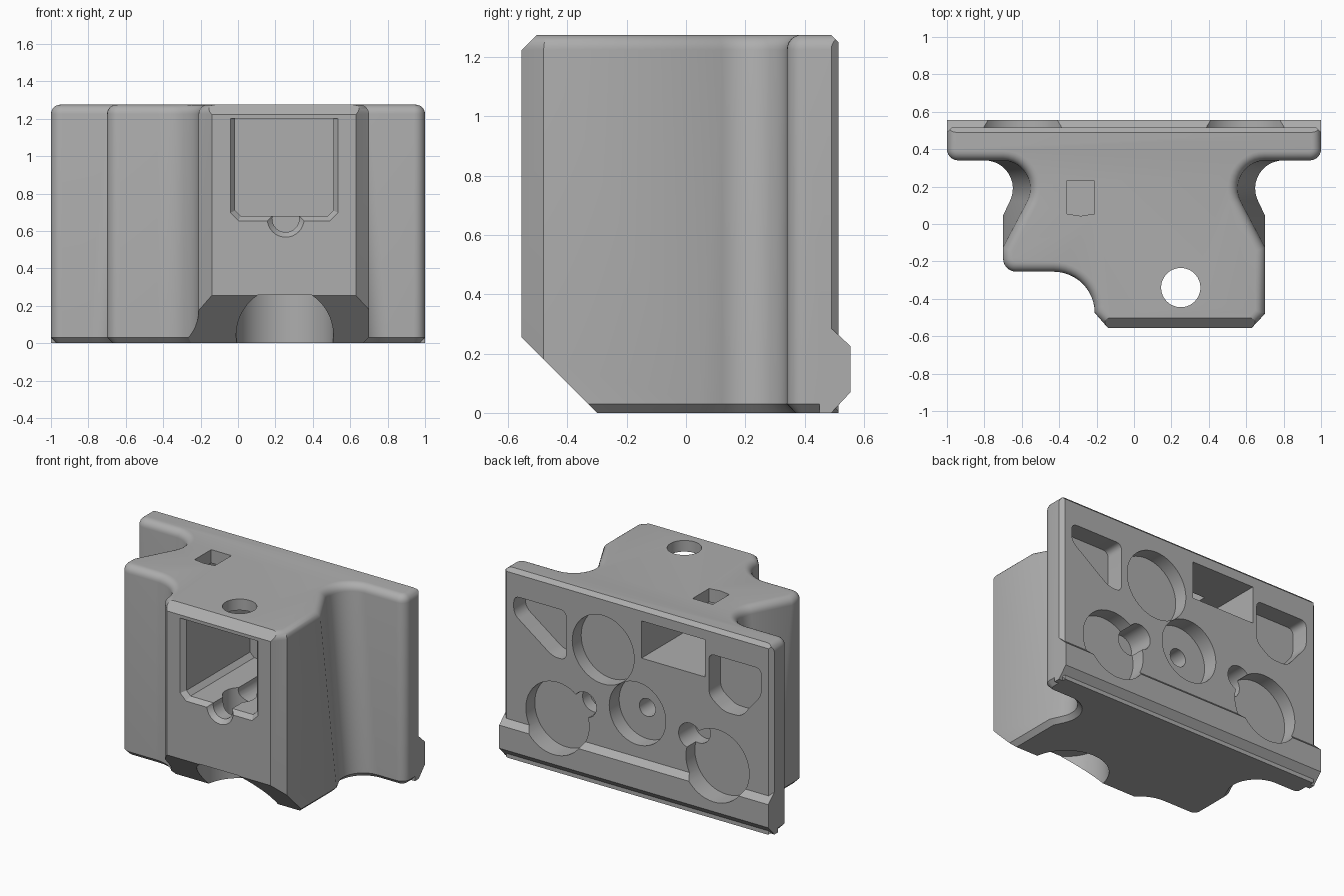
import bpy, bmesh
from math import sin, cos, pi, radians
from mathutils import Vector

cube = bpy.data.objects.get("Cube")
if cube:
    bpy.data.objects.remove(cube, do_unlink=True)

HEIGHT, BACK, FILLET = 1.275, 0.515, 0.05


def arc(cx, cy, r, a0, a1, n=12):
    """Points on an arc, angles in degrees."""
    angles = [radians(a0 + (a1 - a0) * i / n) for i in range(n + 1)]
    return [(cx + r * cos(a), cy + r * sin(a)) for a in angles]


def circle(cx, cy, r, n=48):
    return arc(cx, cy, r, 0, 360 - 360 / n, n - 1)


def rounded(points, r=0.045, n=5):
    """Round the corners of a polygon with quadratic curves."""
    out = []
    for i, p in enumerate(points):
        p = Vector(p)
        a, b = Vector(points[i - 1]), Vector(points[(i + 1) % len(points)])
        a = p + (a - p).normalized() * r
        b = p + (b - p).normalized() * r
        for k in range(n + 1):
            t = k / n
            out.append(tuple(a * (1 - t) ** 2 + p * 2 * t * (1 - t) + b * t * t))
    return out


def loft(name, rings):
    """Closed solid through rings of equal length."""
    bm = bmesh.new()
    loops = [[bm.verts.new(p) for p in ring] for ring in rings]
    n = len(loops[0])
    for lo, hi in zip(loops, loops[1:]):
        for i in range(n):
            j = (i + 1) % n
            bm.faces.new((lo[i], lo[j], hi[j], hi[i]))
    bm.faces.new(loops[0][::-1])
    bm.faces.new(loops[-1])
    bmesh.ops.recalc_face_normals(bm, faces=bm.faces[:])
    mesh = bpy.data.meshes.new(name)
    bm.to_mesh(mesh)
    bm.free()
    obj = bpy.data.objects.new(name, mesh)
    bpy.context.scene.collection.objects.link(obj)
    return obj


def along_x(points, x):
    return [(x, y, z) for y, z in points]


def along_y(points, y):
    return [(x, y, z) for x, z in points]


def along_z(points, z):
    return [(x, y, z) for x, y in points]


def offset(points, d):
    """Move a counter-clockwise outline inward by d."""
    out = []
    for i, p in enumerate(points):
        p = Vector(p)
        e0 = (p - Vector(points[i - 1])).normalized()
        e1 = (Vector(points[(i + 1) % len(points)]) - p).normalized()
        n0, n1 = Vector((-e0.y, e0.x)), Vector((-e1.y, e1.x))
        out.append(tuple(p + (n0 + n1) * d / (1 + n0.dot(n1))))
    return out


def outline(t):
    """Plan outline; the side grooves deepen from the bottom (0) to the top (1)."""
    cx, crease = 0.8 - 0.1 * t, 0.05 - 0.18 * t
    groove = [(0.7, crease)] + arc(cx, 0.19, 0.15, 207, 90)
    edge = arc(0.94, 0.40, 0.06, -90, 0, 6) + [(1, 0.7)]
    right = groove + edge
    left = [(-x, y) for x, y in reversed(right)]
    corner = arc(-0.63, -0.185, 0.07, 180, 270, 6)
    step = arc(-0.43, -0.475, 0.22, 90, 0)
    front = [(-0.14, -0.555), (0.63, -0.555), (0.7, -0.48)]
    return right + left + corner + step + front


# Body with bottom chamfer and rounded top edge
levels = [(0, 0.03), (0.03, 0), (HEIGHT - FILLET, 0)]
for k in range(1, 7):
    a = k / 6 * pi / 2
    levels.append((HEIGHT - FILLET * (1 - sin(a)), FILLET * (1 - cos(a))))
body = loft("mount_body", [along_z(offset(outline(z / HEIGHT), d), z) for z, d in levels])


def intact():
    """The body still reaches its full width and height."""
    verts = body.data.vertices
    return (max((v.co.x for v in verts), default=0) > 0.95
            and max((v.co.z for v in verts), default=0) > 1.2)


def combine(tool, operation='DIFFERENCE'):
    before = body.data.copy()
    for solver in ('EXACT', 'MANIFOLD', 'FLOAT'):
        mod = body.modifiers.new(tool.name, 'BOOLEAN')
        mod.operation, mod.solver, mod.object = operation, solver, tool
        bpy.context.view_layer.update()
        evaluated = body.evaluated_get(bpy.context.evaluated_depsgraph_get())
        result = bpy.data.meshes.new_from_object(evaluated)
        body.modifiers.remove(mod)
        body.data = result
        if intact():
            break
        body.data = before
    bpy.data.objects.remove(tool, do_unlink=True)


def bar(name, points, operation='DIFFERENCE', reach=1.2):
    combine(loft(name, [along_x(points, -reach), along_x(points, reach)]), operation)


def pocket(name, points, floor, end=0.62):
    combine(loft(name, [along_y(points, floor), along_y(points, end)]))


def shaft(name, points, z0, z1):
    combine(loft(name, [along_z(points, z0), along_z(points, z1)]))


# Flat back, chamfered back rim, front top chamfer and front bottom slope
bar("back_cut", [(BACK, -0.1), (0.9, -0.1), (0.9, 1.4), (BACK, 1.4)])
bar("back_top_chamfer", [(0.38, 1.385), (0.6, 1.165), (0.6, 1.385)])
for s in (-1, 1):
    shaft("back_side_chamfer", [(s * 1.1, 0.39), (s * 0.89, 0.6), (s * 1.1, 0.6)], -0.1, 1.4)
bar("front_top_chamfer", [(-0.7, 1.077), (-0.377, 1.4), (-0.7, 1.4)])
bar("front_slope", [(-0.8, 0.5), (-0.2, -0.1), (-0.8, -0.1)])

# Lip along the lower back edge
bar("back_lip", [(0.45, 0), (0.49, 0), (0.555, 0.07), (0.555, 0.225), (0.49, 0.285),
                 (0.45, 0.285)], 'UNION', 1)

# Round pockets, with finger notches on the lower pair
for s in (-1, 1):
    pocket("lower_pocket", circle(s * 0.595, 0.37, 0.235), 0.42)
    pocket("finger_notch", circle(s * 0.39, 0.51, 0.085, 24), 0.34)
pocket("upper_pocket", circle(0.255, 0.915, 0.23), 0.42)
pocket("screw_pocket", circle(0, 0.555, 0.21), 0.41)
pocket("screw_hole", circle(0, 0.555, 0.06, 24), 0.1)

# Weight-saving corner pockets
pocket("left_corner_pocket",
       rounded([(0.92, 1.1), (0.53, 1.1), (0.53, 0.77), (0.63, 0.77), (0.92, 0.98)]), 0.39)
pocket("right_corner_pocket",
       rounded([(-0.53, 1.1), (-0.92, 1.1), (-0.92, 0.92), (-0.77, 0.74),
                (-0.64, 0.74), (-0.53, 0.82)]), 0.39)

# Back window and the small slot above it
pocket("back_window", [(-0.5, 0.935), (-0.03, 0.935), (-0.03, 1.185), (-0.5, 1.185)], 0.04)
shaft("top_slot", [(-0.36, 0.23), (-0.36, 0.055), (-0.285, 0.043), (-0.21, 0.055),
                   (-0.21, 0.23)], 1.1, 1.4)


def mouth(x0, x1, z0, c):
    return [(x0, 1.2), (x0, z0 + c), (x0 + c, z0), (x1 - c, z0), (x1, z0 + c), (x1, 1.2)]


# Front tunnel with flared mouth and round groove in its floor
outer, inner = mouth(-0.045, 0.54, 0.65, 0.045), mouth(-0.015, 0.51, 0.68, 0.03)
combine(loft("front_tunnel", [along_y(outer, -0.56), along_y(inner, -0.525), along_y(inner, 0.15)]))
combine(loft("tunnel_groove", [along_y(circle(0.255, 0.665, r, 32), y)
                               for r, y in ((0.103, -0.56), (0.072, -0.525), (0.072, 0.1))]))

# Vertical hole and its counterbore underneath
shaft("vertical_hole", circle(0.25, -0.34, 0.105), -0.1, 1.4)
shaft("counterbore", circle(0.25, -0.34, 0.26, 64), -0.1, 0.258)

# Single grey material
grey = bpy.data.materials.new("plain_grey")
grey.use_nodes = True
color = (0.42, 0.42, 0.42, 1)
grey.diffuse_color = color
grey.node_tree.nodes["Principled BSDF"].inputs["Base Color"].default_value = color
body.data.materials.clear()
body.data.materials.append(grey)
for poly in body.data.polygons:
    poly.material_index = 0

bpy.ops.object.select_all(action='DESELECT')
body.select_set(True)
bpy.context.view_layer.objects.active = body
bpy.ops.object.shade_smooth_by_angle(angle=radians(30))
